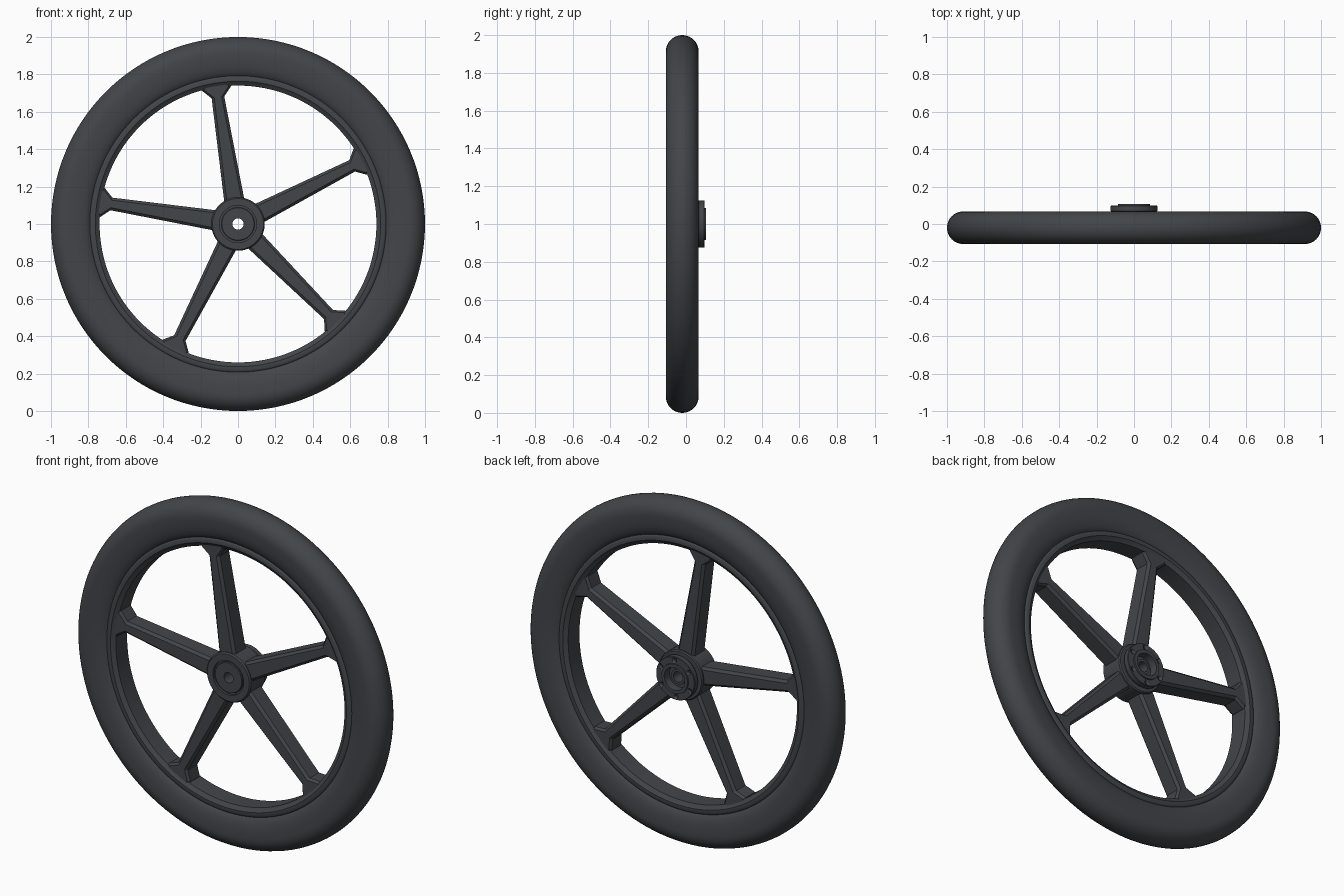
import bpy, bmesh
from math import sin, cos, pi, radians
from mathutils import Vector

if "Cube" in bpy.data.objects:
    bpy.data.objects.remove(bpy.data.objects["Cube"])

CY, CZ = -0.02, 1.0          # wheel mid-plane and axle height

mat = bpy.data.materials.new("dark_grey")
mat.diffuse_color = (0.055, 0.06, 0.067, 1)
mat.use_nodes = True
mat.node_tree.nodes["Principled BSDF"].inputs["Base Color"].default_value = mat.diffuse_color


def finish(name, bm, angle=35):
    bmesh.ops.recalc_face_normals(bm, faces=bm.faces)
    me = bpy.data.meshes.new(name)
    bm.to_mesh(me)
    bm.free()
    me.materials.append(mat)
    ob = bpy.data.objects.new(name, me)
    bpy.context.collection.objects.link(ob)
    bpy.ops.object.select_all(action='DESELECT')
    ob.select_set(True)
    bpy.context.view_layer.objects.active = ob
    bpy.ops.object.shade_smooth_by_angle(angle=radians(angle))
    return ob


def loft(bm, rings, closed):
    n = len(rings[0])
    count = len(rings) if closed else len(rings) - 1
    for i in range(count):
        a, b = rings[i], rings[(i + 1) % len(rings)]
        for j in range(n):
            k = (j + 1) % n
            bm.faces.new((a[j], a[k], b[k], b[j]))


def lathe(name, profile, segs):
    """Revolve a closed (radius, y) profile about the axle."""
    bm = bmesh.new()
    rings = []
    for i in range(segs):
        a = 2 * pi * i / segs
        rings.append([bm.verts.new((r * cos(a), y, CZ + r * sin(a))) for r, y in profile])
    loft(bm, rings, True)
    return finish(name, bm)


def mirrored(half):
    """Mirror half of a profile across the wheel mid-plane."""
    return [(r, CY + y) for r, y in half] + [(r, CY - y) for r, y in reversed(half)]


# Tire: round tread, nearly flat sidewalls, curled-in bead
R = 0.087
tread = [(1 - R + R * cos(radians(t)), R * sin(radians(t))) for t in range(5, 91, 10)]
tire_half = tread + [(0.905, R), (0.87, 0.086), (0.84, 0.082), (0.815, 0.075),
                     (0.798, 0.066), (0.787, 0.055), (0.78, 0.04)]
lathe("tire", mirrored(tire_half), 128)

# Rim: lipped ring with bevelled inner edge
rim_half = [(0.80, 0.05), (0.79, 0.064), (0.782, 0.068), (0.763, 0.068),
            (0.753, 0.06), (0.74, 0.052)]
lathe("rim", mirrored(rim_half), 128)

# Spokes: tapered chamfered bars flaring out at the rim
stations = [(0.10, 0.055, 0.058), (0.685, 0.034, 0.056),
            (0.733, 0.078, 0.056), (0.765, 0.078, 0.056)]
CH = 0.014
for s in range(5):
    a = radians(27 + 72 * s)
    out, side = Vector((cos(a), 0, sin(a))), Vector((-sin(a), 0, cos(a)))
    bm = bmesh.new()
    rings = []
    for r, w, d in stations:
        pts = [(w, d - CH), (w - CH, d), (-w + CH, d), (-w, d - CH),
               (-w, -d + CH), (-w + CH, -d), (w - CH, -d), (w, -d + CH)]
        rings.append([bm.verts.new(out * r + side * u + Vector((0, CY + v, CZ)))
                      for u, v in pts])
    loft(bm, rings, False)
    bm.faces.new(rings[0])
    bm.faces.new(rings[-1])
    finish(f"spoke_{s + 1}", bm, 25)

# Hub: barrel with stepped front face, bore and rear bearing recess
hub = lathe("hub", [
    (0.030, -0.088), (0.086, -0.088), (0.089, -0.084), (0.089, -0.076),
    (0.099, -0.076), (0.099, -0.090), (0.136, -0.090), (0.143, -0.083),
    (0.143, 0.046), (0.137, 0.052), (0.112, 0.052), (0.112, 0.066),
    (0.122, 0.066), (0.125, 0.069), (0.125, 0.096), (0.122, 0.099),
    (0.086, 0.099), (0.085, 0.107), (0.066, 0.107), (0.064, 0.062),
    (0.044, 0.062), (0.044, 0.075), (0.030, 0.075)], 64)

# Bolt holes in the rear flange
bm = bmesh.new()
for i in range(6):
    a = 2 * pi * i / 6 + radians(27)
    rings = [[bm.verts.new((0.105 * cos(a) + 0.012 * cos(t * pi / 8), y,
                            CZ + 0.105 * sin(a) + 0.012 * sin(t * pi / 8)))
              for t in range(16)] for y in (0.082, 0.12)]
    loft(bm, rings, False)
    bm.faces.new(rings[0])
    bm.faces.new(rings[1])
cutter = finish("bolt_hole_cutter", bm)
mod = hub.modifiers.new("bolt_holes", 'BOOLEAN')
mod.object = cutter
mod.solver = 'EXACT'
cutter.hide_render = True
cutter.hide_set(True)
